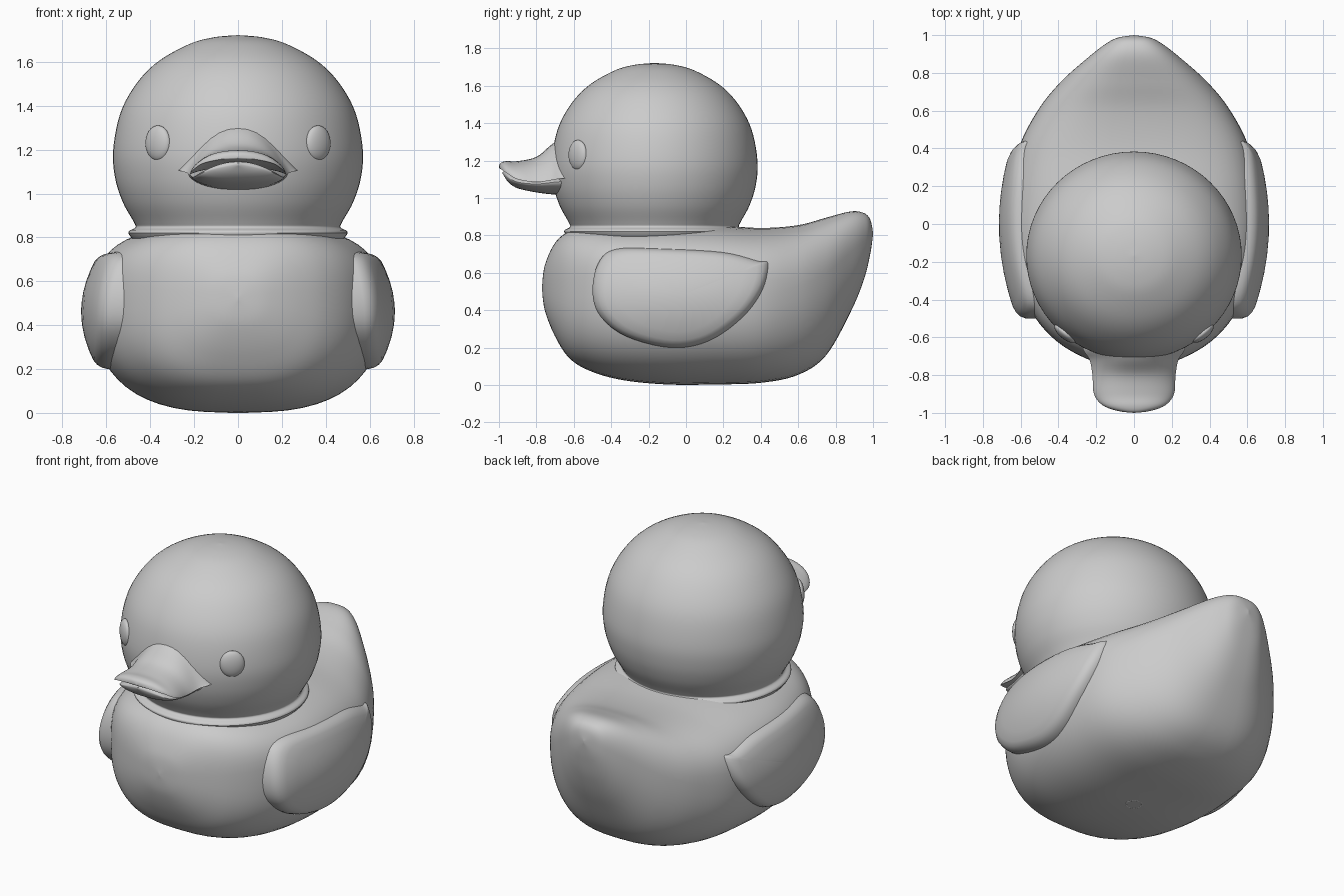
import bpy, bmesh, math
from mathutils import Vector


def smooth_rows(rows, steps, closed=False):
    """Catmull-Rom interpolation through tuples of numbers."""
    n, out = len(rows), []
    pick = (lambda i: rows[i % n]) if closed else (lambda i: rows[max(0, min(n - 1, i))])
    for i in range(n if closed else n - 1):
        for s in range(steps):
            t = s / steps
            out.append([0.5 * (2 * b + (c - a) * t + (2 * a - 5 * b + 4 * c - d) * t * t
                               + (3 * b - a - 3 * c + d) * t ** 3)
                        for a, b, c, d in zip(pick(i - 1), pick(i), pick(i + 1), pick(i + 2))])
    if not closed:
        out.append(list(rows[-1]))
    return out


def skin(name, rings, angle=40):
    """Bridge equal-length rings, close both ends, shade smooth."""
    bm = bmesh.new()
    loops = [[bm.verts.new(p) for p in r] for r in rings]
    n = len(loops[0])
    for a, b in zip(loops, loops[1:]):
        for i in range(n):
            j = (i + 1) % n
            bm.faces.new((a[i], a[j], b[j], b[i]))
    bm.faces.new(loops[0])
    bm.faces.new(loops[-1])
    bmesh.ops.recalc_face_normals(bm, faces=bm.faces)
    me = bpy.data.meshes.new(name)
    bm.to_mesh(me)
    bm.free()
    me.shade_smooth()
    me.set_sharp_from_angle(angle=math.radians(angle))
    ob = bpy.data.objects.new(name, me)
    bpy.context.collection.objects.link(ob)
    return ob


def loft(name, rows, ex, eb, sides=56, steps=7, angle=40):
    """Rows: y, half width, widest z, top z, bottom z, top exponent."""
    rings = []
    for y, w, zc, zt, zb, et in smooth_rows(rows, steps):
        ring = []
        for k in range(sides):
            a = 2 * math.pi * k / sides
            c, s = math.cos(a), math.sin(a)
            x = max(w, 0.001) * math.copysign(abs(c) ** ex, c)
            z = zc + ((zt - zc) * abs(s) ** et if s > 0 else (zb - zc) * abs(s) ** eb)
            ring.append((x, y, z))
        rings.append(ring)
    return skin(name, rings, angle)


# Body with raised tail
loft("body", [
    (-0.77, 0.00, 0.52, 0.525, 0.515, 0.80),
    (-0.755, 0.13, 0.52, 0.64, 0.40, 0.75),
    (-0.70, 0.28, 0.50, 0.76, 0.26, 0.70),
    (-0.62, 0.41, 0.48, 0.825, 0.14, 0.60),
    (-0.50, 0.52, 0.47, 0.85, 0.07, 0.55),
    (-0.33, 0.605, 0.46, 0.855, 0.025, 0.55),
    (-0.10, 0.65, 0.46, 0.86, 0.003, 0.55),
    (0.15, 0.65, 0.46, 0.855, 0.003, 0.60),
    (0.40, 0.61, 0.48, 0.84, 0.012, 0.70),
    (0.60, 0.51, 0.53, 0.855, 0.055, 0.85),
    (0.75, 0.39, 0.60, 0.895, 0.16, 1.0),
    (0.88, 0.245, 0.71, 0.928, 0.39, 1.0),
    (0.95, 0.155, 0.77, 0.92, 0.56, 0.95),
    (0.985, 0.09, 0.80, 0.885, 0.70, 0.9),
    (1.00, 0.00, 0.81, 0.815, 0.805, 0.9)], 0.72, 0.85)

# Head, turned from a profile and running down into the neck
profile = [(0.001, 1.722), (0.11, 1.712), (0.22, 1.682), (0.36, 1.605), (0.46, 1.505),
           (0.535, 1.37), (0.569, 1.20), (0.56, 1.07), (0.525, 0.96), (0.475, 0.87),
           (0.468, 0.845), (0.50, 0.82), (0.45, 0.76)]
skin("head", [[(r * math.cos(math.tau * k / 64), -0.168 + 0.967 * r * math.sin(math.tau * k / 64), z)
               for k in range(64)] for r, z in smooth_rows(profile, 5)])

# Bill: flared upper half and scooped lower half
loft("upper_bill", [
    (-0.58, 0.27, 1.105, 1.36, 1.12, 2.6),
    (-0.66, 0.27, 1.105, 1.325, 1.125, 2.6),
    (-0.72, 0.235, 1.095, 1.285, 1.125, 2.2),
    (-0.80, 0.22, 1.085, 1.22, 1.12, 1.6),
    (-0.90, 0.212, 1.10, 1.197, 1.135, 1.3),
    (-0.96, 0.165, 1.135, 1.197, 1.15, 1.2),
    (-0.99, 0.085, 1.155, 1.188, 1.155, 1.1),
    (-1.00, 0.00, 1.165, 1.17, 1.162, 1.0)], 0.9, 1.5, 40, 5)
loft("lower_bill", [
    (-0.58, 0.24, 1.095, 1.13, 1.01, 1.5),
    (-0.70, 0.22, 1.085, 1.125, 1.018, 1.5),
    (-0.80, 0.205, 1.075, 1.12, 1.03, 1.5),
    (-0.90, 0.18, 1.085, 1.13, 1.052, 1.5),
    (-0.95, 0.12, 1.11, 1.145, 1.085, 1.5),
    (-0.98, 0.00, 1.135, 1.14, 1.13, 1.5)], 0.9, 1.2, 40, 5)

# Wings: domed pads with a stepped rim
outline = smooth_rows([(-0.50, 0.50), (-0.47, 0.65), (-0.38, 0.725), (-0.15, 0.73), (0.2, 0.71),
                       (0.39, 0.665), (0.445, 0.65), (0.41, 0.51), (0.30, 0.36), (0.12, 0.235),
                       (-0.08, 0.20), (-0.32, 0.26), (-0.46, 0.37)], 5, True)
for side, label in ((1, "left"), (-1, "right")):
    rings = []
    for scale, drop in ((1.0, 0.2), (1.0, 0.045), (0.975, 0.02), (0.93, 0.006), (0.86, 0),
                        (0.7, 0), (0.5, 0), (0.3, 0), (0.1, 0)):
        ring = []
        for y, z in outline:
            y, z = -0.03 + (y + 0.03) * scale, 0.48 + (z - 0.48) * scale
            ring.append((side * (0.715 - 0.38 * y * y - 1.15 * (z - 0.46) ** 2 - drop), y, z))
        rings.append(ring)
    skin(label + "_wing", rings)

    # Eyes: shallow ovals set on the head
    bpy.ops.mesh.primitive_uv_sphere_add(segments=32, ring_count=16, location=(side * 0.365, -0.578, 1.23))
    eye = bpy.context.object
    eye.name = label + "_eye"
    eye.scale = (0.07, 0.03, 0.08)
    eye.rotation_euler = (0, 0, side * math.radians(40))
    bpy.ops.object.shade_smooth()

# Small air hole ring under the body
bpy.ops.mesh.primitive_torus_add(major_radius=0.045, minor_radius=0.007, major_segments=32,
                                 minor_segments=10, location=(0, 0, 0.007))
bpy.context.object.name = "air_hole_rim"
bpy.ops.object.shade_smooth()
